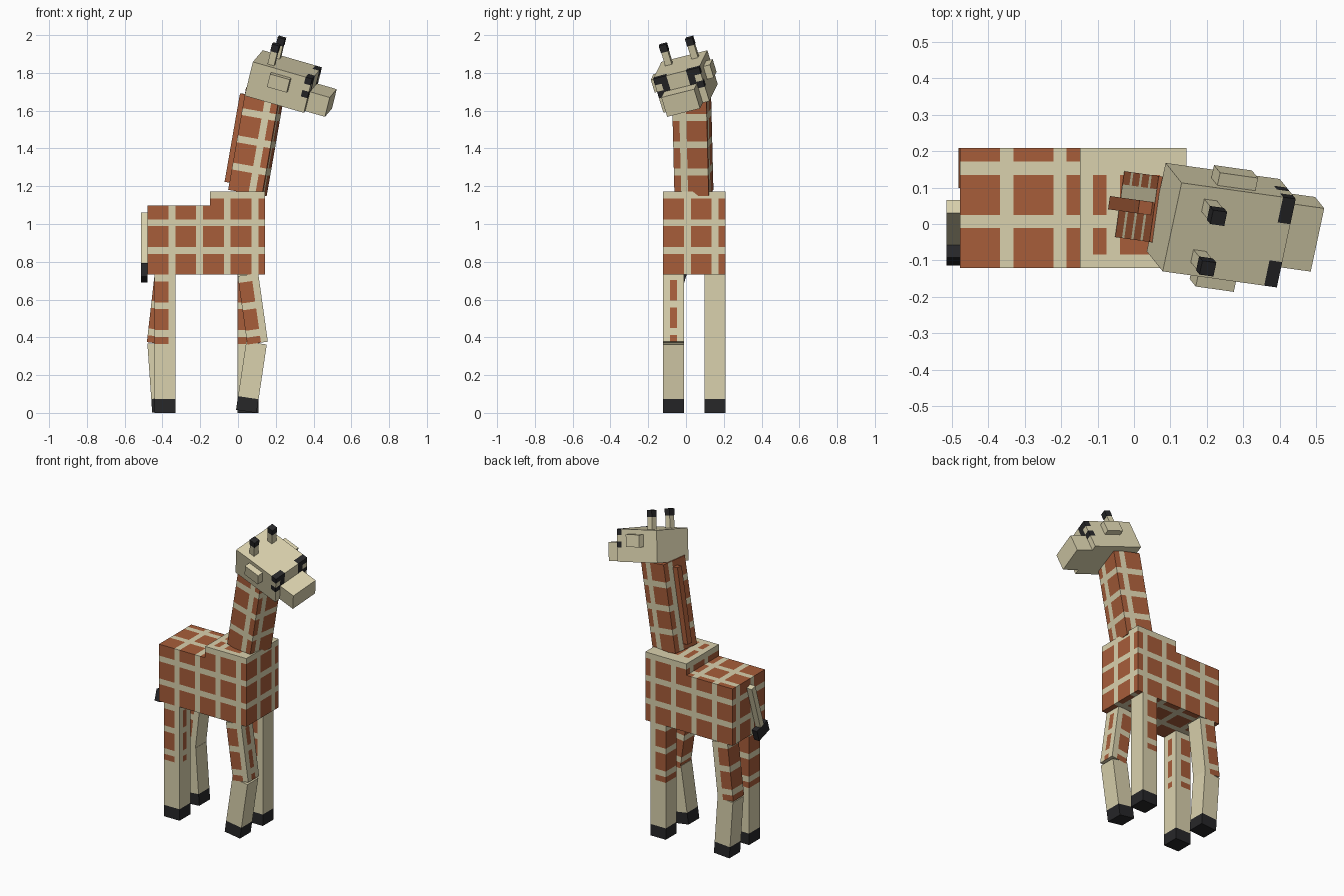
import bpy, bmesh, math
from mathutils import Matrix, Vector

old = bpy.data.objects.get("Cube")
if old:
    bpy.data.objects.remove(old, do_unlink=True)

U = 0.0366                      # one pattern square
CREAM, BROWN, BLACK = range(3)


def material(name, rgb):
    mat = bpy.data.materials.new(name)
    mat.use_nodes = True
    mat.diffuse_color = (*rgb, 1)
    mat.node_tree.nodes["Principled BSDF"].inputs["Base Color"].default_value = (*rgb, 1)
    return mat


MATS = [material("cream", (0.70, 0.64, 0.42)),
        material("red_brown", (0.39, 0.11, 0.042)),
        material("black", (0.02, 0.02, 0.022))]


def box(name, lo, hi, frame, paint):
    """Box in pattern units; paint is a colour or a rule(centre, normal)."""
    bm = bmesh.new()
    bmesh.ops.create_cube(bm, size=1)
    lo, hi = Vector(lo), Vector(hi)
    for v in bm.verts:
        v.co = Vector([lo[i] if v.co[i] < 0 else hi[i] for i in range(3)])
    if callable(paint):
        for axis in range(3):
            normal = Vector([float(i == axis) for i in range(3)])
            for k in range(math.floor(lo[axis]) + 1, math.ceil(hi[axis])):
                bmesh.ops.bisect_plane(bm, geom=bm.verts[:] + bm.edges[:] + bm.faces[:],
                                       plane_co=normal * k, plane_no=normal)
    bm.normal_update()
    for f in bm.faces:
        f.material_index = paint(f.calc_center_median(), f.normal) if callable(paint) else paint
    mesh = bpy.data.meshes.new(name)
    bm.transform(frame @ Matrix.Scale(U, 4))
    bm.to_mesh(mesh)
    bm.free()
    for mat in MATS:
        mesh.materials.append(mat)
    obj = bpy.data.objects.new(name, mesh)
    bpy.context.collection.objects.link(obj)
    return obj


def turn(angle, axis):
    return Matrix.Rotation(math.radians(angle), 4, axis)


def at(x, y, z):
    return Matrix.Translation((x, y, z))


# Body: checked coat, plain border on the shoulder top
def coat(c, n):
    for i in range(3):
        if abs(n[i]) < 0.5 and math.floor(c[i]) % 4 == 3:
            return CREAM
    if n.z > 0.5 and c.z > 11 and not (10 < c.x < 16 and 1 < c.y < 8):
        return CREAM
    return BROWN


X0, Y0, HIP = -0.478, -0.121, 20 * U
body = at(X0, Y0, HIP)
box("body_rear", (0, 0, 0), (9, 9, 10), body, coat)
box("body_front", (9, 0, 0), (17, 9, 12), body, coat)


# Legs: patches on the upper half, black hooves
def leg_rule(top, stripe):
    def rule(c, n):
        t = top - c.z
        if t > 18:
            return BLACK
        if t > 10 or abs(n.z) > 0.5 or math.floor(t) % 4 == 0:
            return CREAM
        if n.x > 0.5:
            return BROWN if stripe and 1 < c.y < 2 else CREAM
        if n.x < -0.5:
            return BROWN
        return BROWN if c.x < 2 else CREAM
    return rule


def straight_leg(name, x, y, stripe):
    box(name, (0, 0, 0), (3, 3, 20), at(X0 + x * U, Y0 + y * U, 0), leg_rule(20, stripe))


def bent_leg(name, x, y, stripe, upper, lower, knee_x):
    shift = at(-1.5 * U, -1.5 * U, 0)
    yc = Y0 + (y + 1.5) * U
    hip = at(X0 + (x + 1.5) * U, yc, HIP) @ turn(upper, 'Y') @ shift
    knee = at(knee_x, yc, 0.37) @ turn(lower, 'Y') @ shift
    box(name + "_upper", (0, 0, -10), (3, 3, 0), hip, leg_rule(0, stripe))
    box(name + "_lower", (0, 0, -10), (3, 3, 0), knee,
        lambda c, n: BLACK if c.z < -8 else CREAM)


straight_leg("rear_right_leg", 1, 0, True)
straight_leg("front_left_leg", 13, 6, False)
bent_leg("front_right_leg", 13, 0, True, -8, 8.5, 0.098)
bent_leg("rear_left_leg", 1, 6, False, 6.5, -4, -0.425)

# Tail with dark tuft
tail = at(X0 - U, 0.048, 1.055) @ turn(-17.5, 'X')
box("tail", (0, -0.5, -8), (1, 0.5, 0), tail, CREAM)
box("tail_tuft", (0, -1.5, -10), (1, 1.5, -8), tail, BLACK)


# Neck and mane
def neck_rule(c, n):
    if math.floor(c.z) % 4 == 3 and abs(n.z) < 0.5:
        return CREAM
    if n.x > 0.5:
        return CREAM if 1 < c.y < 2 else BROWN
    across = c.y if n.x < -0.5 else c.x
    return CREAM if 3 < across < 4 else BROWN


neck = at(0.05, 0.042, 1.165) @ turn(-8, 'Z') @ turn(10, 'Y') @ at(-2.5 * U, -2.5 * U, 0)
box("neck", (0, 0, 0), (5, 5, 15), neck, neck_rule)
box("mane", (-1, 2, 1), (0, 3, 14), neck, BROWN)


# Head: eyes wrap round the front upper corners
def eye_rule(c, n):
    side = min(c.y, 7 - c.y)
    if c.x < 8 or c.z < 2 or side > 2 or n.x < -0.5:
        return CREAM
    if 3 < c.z < 4 and side < 1:
        return CREAM
    return BLACK


forward = Vector((0.952, -0.134, -0.275)).normalized()
across = Vector((0.177, 0.953, 0.248))
up = forward.cross(across).normalized()
across = up.cross(forward)
head = at(0.037, -0.078, 1.688) @ Matrix((forward, across, up)).transposed().to_4x4()
box("head", (0, 0, -0.25), (9, 7, 5), head, eye_rule)
box("snout", (9, 1, -0.25), (12, 6, 2.75), head, CREAM)
for side, ear_y, horn_y in (("right", -1, 1), ("left", 7, 5)):
    box(side + "_ear", (3, ear_y, 2.25), (6, ear_y + 1, 4.25), head, CREAM)
    box(side + "_horn", (2, horn_y, 5), (3, horn_y + 1, 7), head, CREAM)
    box(side + "_horn_tip", (1.95, horn_y - 0.05, 7), (3.05, horn_y + 1.05, 8.1), head, BLACK)
